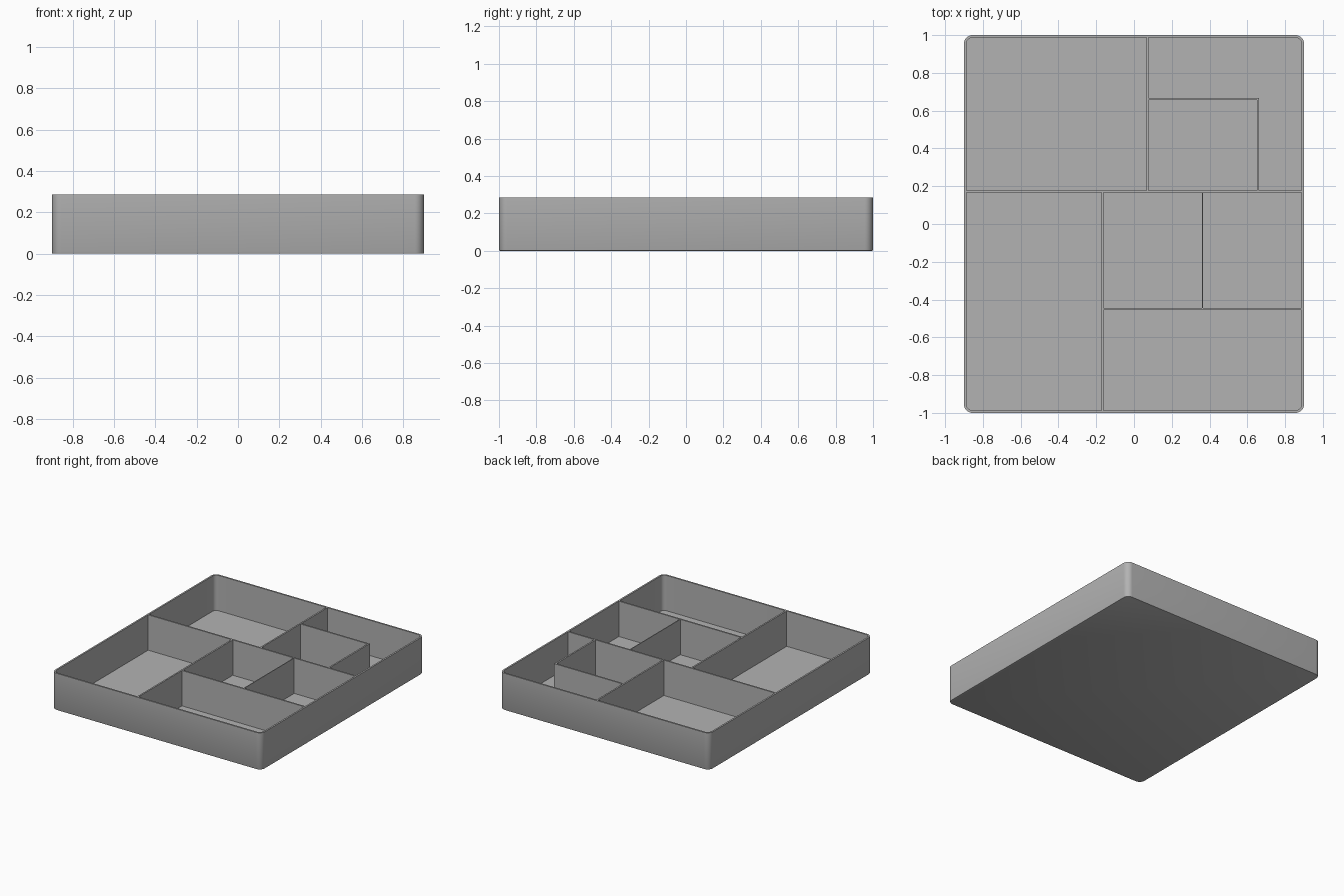
import bpy
import bmesh
from mathutils import Matrix, Vector

cube = bpy.data.objects.get("Cube")
if cube:
    bpy.data.objects.remove(cube, do_unlink=True)

HALF_X, HALF_Y, HEIGHT = 0.9, 1.0, 0.286
WALL, FLOOR, RADIUS = 0.013, 0.012, 0.045
DIVIDER, THIN = 0.012, 0.006

grey = bpy.data.materials.new("plain_grey")
grey.use_nodes = True
colour = (0.45, 0.45, 0.45, 1)
grey.diffuse_color = colour
grey.node_tree.nodes["Principled BSDF"].inputs["Base Color"].default_value = colour


def add_box(bm, x0, x1, y0, y1, z0, z1):
    size = Vector((x1 - x0, y1 - y0, z1 - z0))
    centre = Vector((x0 + x1, y0 + y1, z0 + z1)) / 2
    matrix = Matrix.Translation(centre) @ Matrix.Diagonal((*size, 1))
    bmesh.ops.create_cube(bm, size=1, matrix=matrix)


def finish(bm, name):
    mesh = bpy.data.meshes.new(name)
    bmesh.ops.recalc_face_normals(bm, faces=bm.faces)
    bm.to_mesh(mesh)
    bm.free()
    mesh.materials.append(grey)
    obj = bpy.data.objects.new(name, mesh)
    bpy.context.collection.objects.link(obj)
    return obj


# Tray shell: rounded corners, softened base edge, hollowed from the top
bm = bmesh.new()
add_box(bm, -HALF_X, HALF_X, -HALF_Y, HALF_Y, 0, HEIGHT)
corners = [e for e in bm.edges if abs(e.verts[0].co.z - e.verts[1].co.z) > 0.1]
bmesh.ops.bevel(bm, geom=corners, offset=RADIUS, segments=8, profile=0.5, affect='EDGES')
base = [e for e in bm.edges if all(v.co.z < 0.001 for v in e.verts)]
bmesh.ops.bevel(bm, geom=base, offset=0.006, segments=2, profile=0.5, affect='EDGES')
bm.normal_update()
top = [f for f in bm.faces if f.normal.z > 0.9]
bmesh.ops.inset_region(bm, faces=top, thickness=WALL, use_even_offset=True)
hollow = bmesh.ops.extrude_face_region(bm, geom=top)["geom"]
bmesh.ops.delete(bm, geom=[f for f in top if f.is_valid], context='FACES_ONLY')
for v in hollow:
    if isinstance(v, bmesh.types.BMVert):
        v.co.z = FLOOR
tray = finish(bm, "tray")

# Dividers: running axis, fixed position, start, end, thickness
IN_X, IN_Y, H = HALF_X - WALL, HALF_Y - WALL, DIVIDER / 2
MID, BACK, POCKET_Y, POCKET_X = 0.172, 0.071, 0.662, 0.657
FRONT_X, FRONT_Y = -0.167, -0.45
dividers = {
    "main_cross_divider": ('x', MID, -IN_X, IN_X, DIVIDER),
    "back_divider": ('y', BACK, MID + H, IN_Y, DIVIDER),
    "pocket_back_wall": ('x', POCKET_Y, BACK + H, POCKET_X + H, DIVIDER),
    "pocket_side_wall": ('y', POCKET_X, MID + H, POCKET_Y - H, DIVIDER),
    "front_divider": ('y', FRONT_X, -IN_Y, MID - H, DIVIDER),
    "front_cross_divider": ('x', FRONT_Y, FRONT_X + H, IN_X, DIVIDER),
    "thin_divider": ('y', 0.363, FRONT_Y + H, MID - H, THIN),
}
for name, (axis, at, start, end, thick) in dividers.items():
    across = (at - thick / 2, at + thick / 2)
    along = (start, end)
    xs, ys = (along, across) if axis == 'x' else (across, along)
    bm = bmesh.new()
    add_box(bm, *xs, *ys, FLOOR, HEIGHT)
    finish(bm, name)

# Smooth only the rounded corners
bpy.ops.object.select_all(action='DESELECT')
tray.select_set(True)
bpy.context.view_layer.objects.active = tray
bpy.ops.object.shade_smooth_by_angle(angle=0.6)
